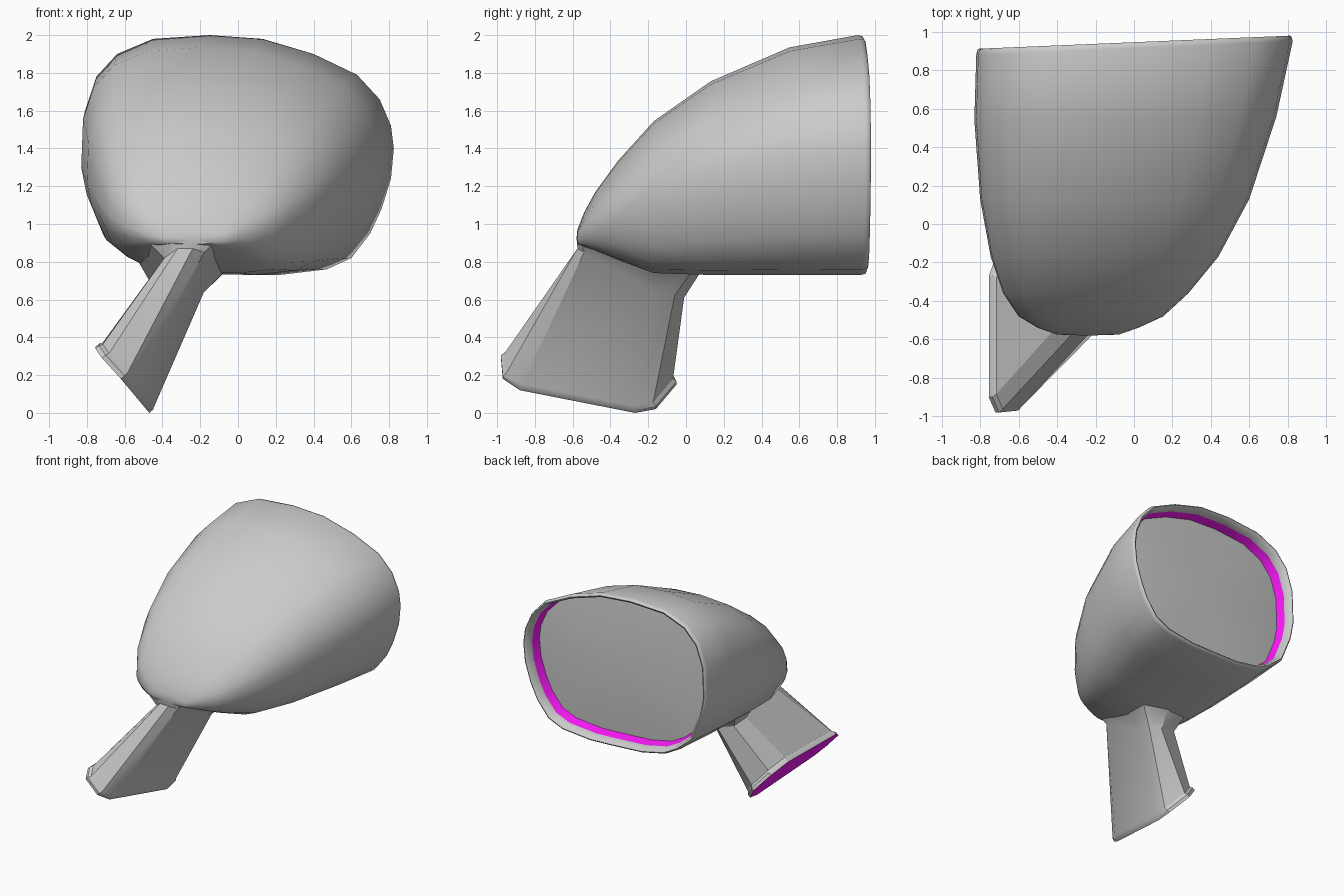
import bpy, bmesh
from mathutils import Vector

if "Cube" in bpy.data.objects:
    bpy.data.objects.remove(bpy.data.objects["Cube"])

magenta = bpy.data.materials.new("magenta")
magenta.diffuse_color = (1, .01, 1, 1)
magenta.use_nodes = True
magenta.node_tree.nodes["Principled BSDF"].inputs["Base Color"].default_value = magenta.diffuse_color


def finish(name, bm, mat=None, angle=0.9):
    mesh = bpy.data.meshes.new(name)
    bm.to_mesh(mesh)
    bm.free()
    if mat:
        mesh.materials.append(mat)
    ob = bpy.data.objects.new(name, mesh)
    bpy.context.collection.objects.link(ob)
    bpy.ops.object.select_all(action='DESELECT')
    ob.select_set(True)
    bpy.context.view_layer.objects.active = ob
    bpy.ops.object.shade_smooth_by_angle(angle=angle)
    return ob


def loft(bm, rings):
    loops = [[bm.verts.new(p) for p in ring] for ring in rings]
    n = len(loops[0])
    for a, b in zip(loops, loops[1:]):
        for i in range(n):
            j = (i + 1) % n
            bm.faces.new((a[i], a[j], b[j], b[i]))
    return loops


def fan(bm, loop, tip):
    c = bm.verts.new(tip)
    for i in range(len(loop)):
        bm.faces.new((loop[i], loop[(i + 1) % len(loop)], c))


# Outline of the mirror opening (x, z), clockwise from the top
OUTLINE = [(-.15, 2.0), (.13, 1.98), (.4, 1.9), (.63, 1.79), (.75, 1.66), (.81, 1.52),
           (.825, 1.4), (.81, 1.24), (.76, 1.08), (.7, .95), (.6, .82), (.47, .76),
           (.22, .73), (0, .735), (-.25, .745), (-.45, .785), (-.57, .85), (-.70, .96),
           (-.79, 1.18), (-.82, 1.33), (-.81, 1.6), (-.75, 1.78), (-.64, 1.9), (-.45, 1.98)]


def section(y, xl, xr, zb, zt, power=1.0, slant=0.0):
    """Fit the outline into a box; power > 1 drops the widest point."""
    ring = []
    for x, z in OUTLINE:
        px = xl + (x + .82) / 1.64 * (xr - xl)
        pz = zb + ((z - .73) / 1.27) ** power * (zt - zb)
        ring.append((px, y + slant * px, pz))
    return ring


def rim_section(depth, inset):
    return section(.945 - depth, -.82 + inset, .82 - inset, .73 + inset, 2 - inset, 1, .042)


# Housing shell with a rolled lip
bm = bmesh.new()
rings = [section(-.575, -.40, -.08, .895, .97, 1.2),
         section(-.54, -.50, .02, .88, 1.06, 1.2),
         section(-.48, -.60, .15, .86, 1.17, 1.2),
         section(-.36, -.68, .28, .81, 1.335, 1.1),
         section(-.17, -.745, .435, .74, 1.545),
         section(.13, -.80, .595, .73, 1.755),
         section(.55, -.83, .735, .73, 1.935, 1, .01),
         rim_section(.03, 0), rim_section(.005, .006), rim_section(0, .015),
         rim_section(.01, .03), rim_section(.07, .04)]
loops = loft(bm, rings)
fan(bm, loops[0], (-.24, -.58, .92))
bmesh.ops.recalc_face_normals(bm, faces=bm.faces)
finish("mirror_housing", bm)

# Coloured inner wall between lip and glass
bm = bmesh.new()
loft(bm, [rim_section(.07, .04), rim_section(.145, .055)])
bm.normal_update()
for f in bm.faces:
    c = f.calc_center_median()
    if f.normal.dot(Vector((0, c.y, 1.37)) - c) < 0:
        f.normal_flip()
finish("inner_wall", bm, magenta)

# Recessed, slightly domed glass
bm = bmesh.new()
loops = loft(bm, [rim_section(.145, .055), rim_section(.125, .3)])
fan(bm, loops[1], (0, .83, 1.37))
bm.normal_update()
bmesh.ops.reverse_faces(bm, faces=[f for f in bm.faces if f.normal.y < 0])
finish("mirror_glass", bm)

# Stalk: slanted foot, flange, tapering arm and flared joint
foot = [Vector(p) for p in [(-.72, -.98, .29), (-.62, -.97, .18), (-.57, -.88, .12),
                            (-.47, -.27, 0), (-.48, -.16, .02), (-.59, -.05, .15),
                            (-.70, -.12, .28), (-.755, -.27, .35), (-.755, -.90, .34)]]
neck = [(-.32, -.57, .87), (-.24, -.575, .87), (-.18, -.54, .85), (-.18, -.16, .64),
        (-.20, -.06, .62), (-.28, -.01, .61), (-.42, -.03, .65), (-.47, -.12, .70),
        (-.39, -.52, .82)]
flare = [(-.36, -.57, .91), (-.24, -.577, .91), (-.13, -.55, .895), (-.08, -.15, .74),
         (-.08, .02, .735), (-.27, .08, .75), (-.49, .03, .80), (-.55, -.14, .84),
         (-.46, -.52, .89)]
centre = sum(foot, Vector()) / len(foot)
axis = Vector((.76, 0, .65))
flange = [p + axis * .025 for p in foot]
arm = [centre + (p - centre) * .96 + axis * .045 for p in foot]
inner = [(p[0], p[1] + .04, p[2] + .04) for p in flare]
bm = bmesh.new()
loft(bm, [foot, flange, arm, neck, flare, inner])
bmesh.ops.recalc_face_normals(bm, faces=bm.faces)
finish("mirror_stalk", bm, None, 0.5)

# Coloured mounting face closing the foot
bm = bmesh.new()
f = bm.faces.new([bm.verts.new(p) for p in foot])
bm.normal_update()
if f.normal.z > 0:
    f.normal_flip()
finish("mounting_face", bm, magenta)
